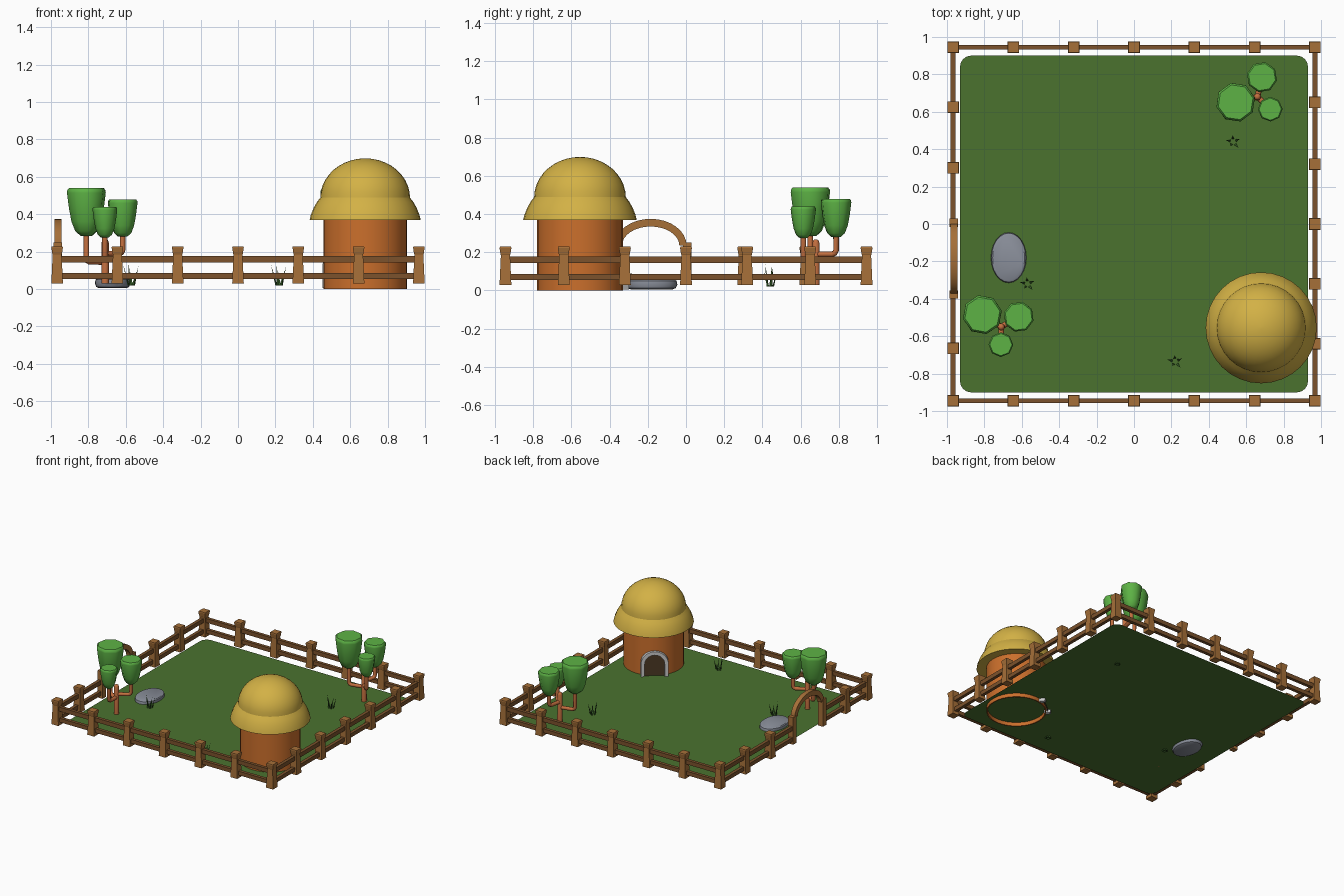
import bpy, bmesh, math
from mathutils import Vector, Matrix

if "Cube" in bpy.data.objects:
    bpy.data.objects.remove(bpy.data.objects["Cube"])

def mat(name, col):
    m = bpy.data.materials.new(name)
    m.diffuse_color = (*col, 1)
    m.use_nodes = True
    m.node_tree.nodes["Principled BSDF"].inputs["Base Color"].default_value = m.diffuse_color
    return m

WOOD = mat("post_wood", (0.38, 0.16, 0.04))
RAIL = mat("rail_wood", (0.20, 0.085, 0.025))
CLAY = mat("clay", (0.60, 0.16, 0.025))
THATCH = mat("thatch", (0.65, 0.44, 0.06))
GRASS = mat("grass", (0.07, 0.17, 0.028))
BLADE = mat("blade_green", (0.035, 0.11, 0.02))
LEAF = mat("leaf", (0.11, 0.45, 0.06))
BARK = mat("bark", (0.55, 0.16, 0.05))
DARK = mat("door_brown", (0.07, 0.04, 0.018))
STONE = mat("stone", (0.25, 0.27, 0.32))

def finish(bm, name, m=None, smooth=None):
    me = bpy.data.meshes.new(name)
    bm.to_mesh(me)
    bm.free()
    ob = bpy.data.objects.new(name, me)
    bpy.context.collection.objects.link(ob)
    if m:
        me.materials.append(m)
    if smooth:
        bpy.ops.object.select_all(action='DESELECT')
        ob.select_set(True)
        bpy.context.view_layer.objects.active = ob
        bpy.ops.object.shade_smooth_by_angle(angle=math.radians(smooth))
    return ob

def lathe(name, prof, n, loc, m=None, smooth=None, turn=0, scale=(1, 1), cap=(True, True)):
    """Stack of n-sided rings given as (radius, z), bottom to top."""
    bm = bmesh.new()
    rings = []
    for r, z in prof:
        rings.append([bm.verts.new((loc[0] + scale[0] * r * math.cos(turn + math.tau * k / n),
                                    loc[1] + scale[1] * r * math.sin(turn + math.tau * k / n), z))
                      for k in range(n)])
    for a, b in zip(rings, rings[1:]):
        for k in range(n):
            bm.faces.new((a[k], a[(k + 1) % n], b[(k + 1) % n], b[k]))
    if cap[0]:
        bm.faces.new(rings[0][::-1])
    if cap[1]:
        bm.faces.new(rings[-1])
    return finish(bm, name, m, smooth)

def box(name, lo, hi, m):
    lo, hi = Vector(lo), Vector(hi)
    bm = bmesh.new()
    bmesh.ops.create_cube(bm, size=1, matrix=Matrix.Translation((lo + hi) / 2) @ Matrix.Diagonal((*(hi - lo), 1)))
    return finish(bm, name, m)

def arch_path(w, spring, rise, n):
    """Half ellipse points (u, z), from +w to -w."""
    return [(w * math.cos(math.pi * k / n), spring + rise * math.sin(math.pi * k / n)) for k in range(n + 1)]

def arch_band(name, outer, inner, d0, d1, place, m=None, smooth=40):
    """Band between two (u, z) paths, from depth d0 to d1, put in space by place(u, d, z)."""
    bm = bmesh.new()
    secs = [[bm.verts.new(place(u, d, z)) for (u, z), d in ((o, d0), (o, d1), (i, d1), (i, d0))]
            for o, i in zip(outer, inner)]
    for a, b in zip(secs, secs[1:]):
        for k in range(4):
            bm.faces.new((a[k], a[(k + 1) % 4], b[(k + 1) % 4], b[k]))
    bm.faces.new(secs[0])
    bm.faces.new(secs[-1])
    bmesh.ops.recalc_face_normals(bm, faces=bm.faces)
    return finish(bm, name, m, smooth)

# Lawn: flat sheet with rounded corners
bm = bmesh.new()
pts = []
for q, (sx, sy) in enumerate(((1, 1), (-1, 1), (-1, -1), (1, -1))):
    for k in range(7):
        a = math.pi / 2 * (q + k / 6)
        pts.append(bm.verts.new((sx * 0.87 + 0.06 * math.cos(a), sy * 0.84 + 0.06 * math.sin(a), 0.03)))
bm.faces.new(pts)
finish(bm, "lawn", GRASS)

# Fence posts: tapered shaft with flared cap
FX, FY = 0.967, 0.945
spots = [(-FX + 2 * FX * k / 6, s * FY) for k in range(7) for s in (-1, 1)]
spots += [(FX, y) for y in (-0.64, -0.32, 0, 0.32, 0.65)]
spots += [(-FX, y) for y in (-0.665, 0.3, 0.625)]
for x, y in spots:
    prof = [(h * math.sqrt(2), z) for h, z in ((0.031, 0.03), (0.024, 0.185), (0.026, 0.19), (0.031, 0.222), (0.029, 0.229))]
    lathe("fence_post", prof, 4, (x, y), WOOD, turn=math.pi / 4)

# Rails, leaving the gateway open on the left side
T = 0.013
for z0, z1 in ((0.055, 0.087), (0.143, 0.177)):
    for s in (-1, 1):
        box("rail", (-FX, s * FY - T, z0), (FX, s * FY + T, z1), RAIL)
    for x, ya, yb in ((FX, -FY, FY), (-FX, -FY, -0.38), (-FX, 0.01, FY)):
        box("rail", (x - T, ya, z0), (x + T, yb, z1), RAIL)

# Gateway posts and arch
GY = -0.185
for y in (GY - 0.192, GY + 0.192):
    box("gate_post", (-0.986, y - 0.022, 0.03), (-0.941, y + 0.022, 0.25), WOOD)
arch_band("gate_arch", arch_path(0.188, 0.235, 0.14, 16), arch_path(0.15, 0.235, 0.1, 16), -0.982, -0.945,
          lambda u, d, z: (d, GY + u, z), WOOD)

# Hut: wall and two-tier thatched roof
HUT = (0.68, -0.555)
lathe("hut_wall", [(0.215, 0.38), (0.215, 0.0), (0.224, 0.0), (0.224, 0.38)], 32, HUT, CLAY, 40, cap=(False, False))
lathe("roof_skirt", [(0.21, 0.372), (0.297, 0.37), (0.291, 0.395), (0.275, 0.435), (0.258, 0.465), (0.235, 0.495)],
      32, HUT, THATCH, 40, cap=(False, False))
dome = [(0.24 * math.cos(a), 0.487 + 0.212 * math.sin(a)) for a in (math.pi / 2 * k / 10 for k in range(10))]
lathe("roof_dome", dome + [(0.005, 0.699)], 32, HUT, THATCH, 40, cap=(False, True))

# Doorway looking toward the back left
DIR = Vector((-0.6, 0.8))
def at_door(u, d, z):
    return (HUT[0] + DIR.x * d + DIR.y * u, HUT[1] + DIR.y * d - DIR.x * u, z)
def door_path(w, n=14):
    return [(w, 0.005)] + arch_path(w, 0.13, w, n) + [(-w, 0.005)]
arch_band("door_frame", door_path(0.102), door_path(0.074), 0.195, 0.243, at_door)
bm = bmesh.new()
bm.faces.new([bm.verts.new(at_door(u, 0.227, z)) for u, z in door_path(0.076)])
bmesh.ops.recalc_face_normals(bm, faces=bm.faces)
finish(bm, "door_opening", DARK)

# Flat oval stone
lathe("stone", [(0.8, 0.005), (0.93, 0.012), (1, 0.03), (0.97, 0.05), (0.9, 0.055)], 24, (-0.67, -0.18), STONE, 35,
      scale=(0.095, 0.135))

# Trees: tube trunk with elbow branches and flared crowns
def tube(name, pts, r):
    cu = bpy.data.curves.new(name, 'CURVE')
    cu.dimensions = '3D'
    cu.bevel_depth = r
    cu.bevel_resolution = 2
    cu.use_fill_caps = True
    sp = cu.splines.new('POLY')
    sp.points.add(len(pts) - 1)
    for p, c in zip(sp.points, pts):
        p.co = (*c, 1)
    cu.materials.append(BARK)
    bpy.context.collection.objects.link(bpy.data.objects.new(name, cu))

def tree(x, y, turn):
    lathe("trunk", [(0.02, 0.03), (0.019, 0.25), (0.014, 0.263), (0.006, 0.268)], 10, (x, y), BARK, 60)
    # crown angle, distance, radius, crown bottom, crown top, branch height
    for ang, d, r, z0, z1, zb in ((147, 0.12, 0.106, 0.285, 0.54, 0.145),
                                  (30, 0.108, 0.082, 0.28, 0.48, 0.19),
                                  (-91, 0.095, 0.066, 0.275, 0.44, 0.165)):
        a = math.radians(ang + turn)
        c, s = math.cos(a), math.sin(a)
        path = [(0, zb), (d - 0.02, zb), (d - 0.006, zb + 0.006), (d, zb + 0.02), (d, z0 + 0.03)]
        tube("branch", [(x + c * q, y + s * q, z) for q, z in path], 0.015)
        prof = [(r * f, z0 + (z1 - z0) * t) for f, t in
                ((0.3, 0), (0.58, 0.1), (0.77, 0.3), (0.9, 0.58), (1, 0.9), (0.99, 0.95), (0.9, 1))]
        lathe("crown", prof, 8, (x + c * d, y + s * d), LEAF, 50, turn=a)

tree(-0.71, -0.55, 0)
tree(0.66, 0.68, 47)

# Grass tufts: thin leaning blades
for x, y in ((0.53, 0.44), (-0.57, -0.32), (0.22, -0.735)):
    bm = bmesh.new()
    for k, (lean, h) in enumerate(((0.04, 0.12), (0.035, 0.095), (0.045, 0.13), (0.03, 0.14), (0.045, 0.1))):
        a = math.tau * k / 5 + 0.4
        out, b = Vector((math.cos(a), math.sin(a), 0)), Vector((x, y, 0.02))
        side = Vector((-out.y, out.x, 0)) * 0.008
        base = b + out * 0.012
        v = [bm.verts.new(p) for p in (base + side, base - side, base + out * 0.009,
                                       b + out * lean + Vector((0, 0, h - 0.02)))]
        for f in ((0, 1, 3), (1, 2, 3), (2, 0, 3), (0, 2, 1)):
            bm.faces.new([v[i] for i in f])
    bmesh.ops.recalc_face_normals(bm, faces=bm.faces)
    finish(bm, "grass_tuft", BLADE)
